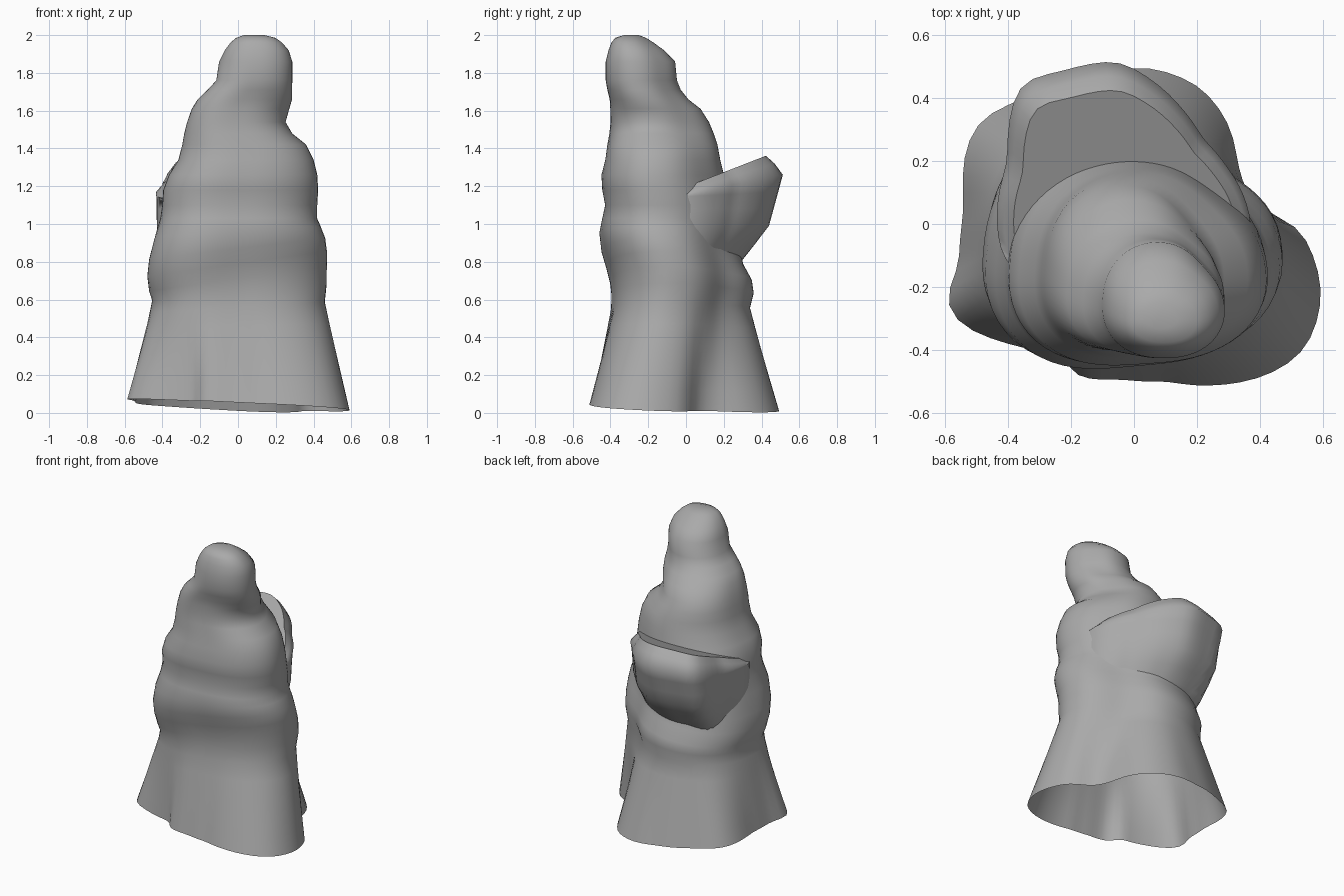
import bpy, bmesh
from math import sin, cos, pi, atan2, hypot

cube = bpy.data.objects.get("Cube")
if cube:
    bpy.data.objects.remove(cube, do_unlink=True)

SEGS = 72
grey = bpy.data.materials.new("plain_grey")
grey.use_nodes = True
GREY = (0.4, 0.4, 0.4, 1)
grey.diffuse_color = GREY
grey.node_tree.nodes["Principled BSDF"].inputs["Base Color"].default_value = GREY


def oval(z, x0, x1, y0, y1, cut=.14, bump=.09, tilt=0):
    """Ring with its own reach on each side, slimmer back left, fuller front right."""
    cx, cy, power = (x0 + x1) / 2, y0 + (y1 - y0) * .45, 2.25
    ring = []
    for i in range(SEGS):
        a = 2 * pi * i / SEGS
        c, s = cos(a), sin(a)
        rx = x1 - cx
        ry = y1 - cy if s > 0 else cy - y0
        r = (abs(c / rx) ** power + abs(s / ry) ** power) ** (-1 / power)
        diagonal = cos(a - pi / 4)
        r *= 1 + (-cut if diagonal > 0 else bump) * diagonal ** 6
        x, y = cx + r * c, cy + r * s
        ring.append((x, y, z + tilt * x))
    return ring


def drawn(outline, cy, height):
    """Ring that follows a drawn outline by angle, with height(x, y) for z."""
    polar = sorted((atan2(y - cy, x) % (2 * pi), hypot(x, y - cy)) for x, y in outline)
    polar = [(polar[-1][0] - 2 * pi, polar[-1][1])] + polar + [(polar[0][0] + 2 * pi, polar[0][1])]
    radii = []
    for i in range(SEGS):
        a = 2 * pi * i / SEGS
        for (a0, r0), (a1, r1) in zip(polar, polar[1:]):
            if a0 <= a <= a1:
                radii.append(r0 + (r1 - r0) * (a - a0) / max(a1 - a0, 1e-6))
                break
    ring = []
    for i in range(SEGS):
        r = radii[i] / 2 + (radii[i - 1] + radii[(i + 1) % SEGS]) / 4
        x, y = r * cos(2 * pi * i / SEGS), cy + r * sin(2 * pi * i / SEGS)
        ring.append((x, y, height(x, y)))
    return ring


def blend(a, b, t):
    return [tuple(p + (q - p) * t for p, q in zip(u, v)) for u, v in zip(a, b)]


def loft(name, rings, cap_bottom=False):
    bm = bmesh.new()
    rows = [[bm.verts.new(p) for p in ring] for ring in rings]
    for low, high in zip(rows, rows[1:]):
        for i in range(SEGS):
            j = (i + 1) % SEGS
            bm.faces.new((low[i], low[j], high[j], high[i]))
    bm.faces.new(rows[-1])
    if cap_bottom:
        bm.faces.new(rows[0][::-1])
    mesh = bpy.data.meshes.new(name)
    bm.to_mesh(mesh)
    bm.free()
    mesh.materials.append(grey)
    obj = bpy.data.objects.new(name, mesh)
    bpy.context.collection.objects.link(obj)
    for p in mesh.polygons:
        p.use_smooth = True
    return obj


# Wavy hem of the open robe, with a fold step at the front
hem = drawn([(.595, -.23), (.575, -.12), (.52, -.01), (.4, .04), (.35, .11), (.325, .19),
             (.31, .29), (.26, .38), (.2, .44), (.05, .495), (-.1, .475), (-.36, .39),
             (-.49, .33), (-.535, .23), (-.535, .05), (-.55, -.14), (-.605, -.24),
             (-.55, -.32), (-.42, -.37), (-.23, -.4), (-.19, -.48), (-.04, -.49),
             (.1, -.495), (.25, -.51), (.44, -.47), (.53, -.41), (.57, -.34)],
            -.1, lambda x, y: .033 - .05 * x - .045 * y)

# Robe, folded waist, shoulders, neck and head
waist = oval(.56, -.46, .47, -.385, .345, .26, .1, .06)
body = [blend(hem, waist, k / 5) for k in range(5)] + [
    waist,
    oval(.64, -.445, .48, -.38, .365, .26, .12, .1),
    oval(.71, -.46, .48, -.385, .355, .25, .13, .14),
    oval(.79, -.47, .48, -.405, .31, .22, .13, .14),
    oval(.87, -.46, .47, -.43, .29, .2, .13, .12),
    oval(.96, -.43, .445, -.445, .28, .18, .12, .06),
    oval(1.03, -.405, .425, -.435, .27, .16),
    oval(1.1, -.395, .425, -.42, .25),
    oval(1.18, -.39, .43, -.435, .22),
    oval(1.26, -.36, .425, -.44, .205),
    oval(1.34, -.31, .405, -.42, .185),
    oval(1.42, -.29, .365, -.41, .17),
    oval(1.48, -.28, .29, -.4, .15),
    oval(1.54, -.265, .255, -.395, .125),
    oval(1.61, -.24, .275, -.395, .08, .15, .1),
    oval(1.66, -.21, .29, -.4, .015, .15, .08),
    oval(1.71, -.16, .29, -.415, -.025, .15, .04),
    oval(1.76, -.115, .29, -.425, -.045, .15, 0),
    oval(1.86, -.1, .29, -.425, -.055, .15, 0),
    oval(1.92, -.07, .27, -.41, -.115, .12, 0),
    oval(1.96, -.04, .235, -.395, -.17, .1, 0),
    oval(1.985, -.01, .2, -.375, -.21, .1, 0),
    oval(2.0, .03, .14, -.33, -.25, 0, 0),
]
loft("robed_figure", body)

# Broad bundle on the back that runs into the sides; its top slopes toward the body
BUNDLE = [(.38, -.02), (.3, .18), (.22, .27), (.15, .37), (.05, .46), (-.05, .515),
          (-.24, .48), (-.365, .45), (-.405, .2), (-.425, -.1), (-.2, -.25), (.2, -.25)]


def bundle_ring(z, width, back, tilt=0):
    outline = [(x * width, y * back / .51 if y > 0 else y) for x, y in BUNDLE]
    return drawn(outline, 0, lambda x, y: z + tilt * (y - back))


bundle = [
    bundle_ring(.72, .85, .22),
    bundle_ring(.82, .93, .3),
    bundle_ring(.9, .96, .365),
    bundle_ring(.99, .98, .435),
    bundle_ring(1.08, .98, .46),
    bundle_ring(1.17, .98, .485, .05),
    bundle_ring(1.26, .98, .51, .2),
    bundle_ring(1.32, .93, .465, .32),
    bundle_ring(1.36, .86, .42, .39),
]
pack = loft("back_bundle", bundle, cap_bottom=True)
pack.data.polygons[len(bundle) * SEGS - SEGS].use_smooth = False
